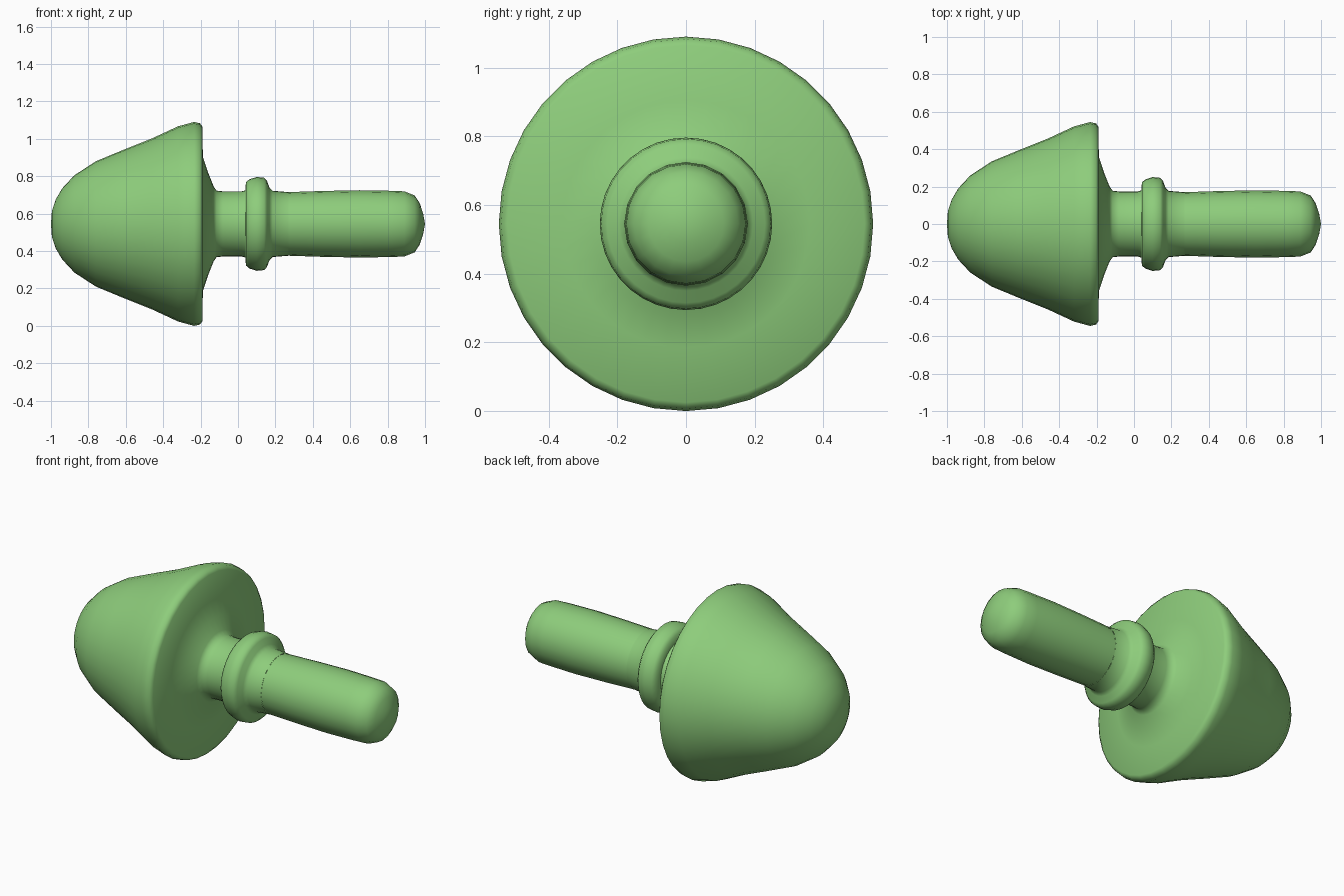
import bpy, bmesh, math

if "Cube" in bpy.data.objects:
    bpy.data.objects.remove(bpy.data.objects["Cube"])

AXIS_Z = 0.545
mat = bpy.data.materials.new("green")
mat.diffuse_color = (0.27, 0.61, 0.2, 1)
mat.use_nodes = True
mat.node_tree.nodes["Principled BSDF"].inputs["Base Color"].default_value = mat.diffuse_color


def lathe(name, profile, sides, sharp=50):
    """Revolve (x, radius) points about the horizontal x axis."""
    bm = bmesh.new()
    rings = []
    for x, r in profile:
        n = 1 if r == 0 else sides
        rings.append([bm.verts.new((x, r * math.sin(2 * math.pi * i / sides),
                                    AXIS_Z + r * math.cos(2 * math.pi * i / sides)))
                      for i in range(n)])
    for a, b in zip(rings, rings[1:]):
        for i in range(sides):
            j = (i + 1) % sides
            quad = [a[i % len(a)], a[j % len(a)], b[j % len(b)], b[i % len(b)]]
            bm.faces.new(list(dict.fromkeys(quad)))
    bmesh.ops.recalc_face_normals(bm, faces=bm.faces)
    # open shells: make sure normals point away from the axis
    if sum(f.normal.y * f.calc_center_median().y for f in bm.faces) < 0:
        bmesh.ops.reverse_faces(bm, faces=bm.faces)
    mesh = bpy.data.meshes.new(name)
    bm.to_mesh(mesh)
    bm.free()
    mesh.materials.append(mat)
    obj = bpy.data.objects.new(name, mesh)
    bpy.context.collection.objects.link(obj)
    bpy.ops.object.select_all(action='DESELECT')
    obj.select_set(True)
    bpy.context.view_layer.objects.active = obj
    bpy.ops.object.shade_smooth_by_angle(angle=math.radians(sharp))
    return obj


# Rounded conical head with rim, flat back and flared neck
lathe("head", [(-1, 0), (-0.995, 0.07), (-0.975, 0.13), (-0.94, 0.19), (-0.875, 0.26),
               (-0.76, 0.335), (-0.62, 0.393), (-0.46, 0.457), (-0.32, 0.522),
               (-0.235, 0.545), (-0.203, 0.538), (-0.19, 0.52), (-0.188, 0.36),
               (-0.16, 0.275), (-0.13, 0.2), (-0.115, 0.178), (-0.08, 0.174),
               (0.02, 0.174), (0.04, 0.18)], 36, 60)

# Raised ring around the neck
lathe("collar", [(0.04, 0.18), (0.042, 0.222), (0.06, 0.238), (0.1, 0.251), (0.14, 0.247),
                 (0.155, 0.23), (0.168, 0.195), (0.185, 0.177), (0.27, 0.17)], 36, 75)

# Round-ended stem
lathe("stem", [(0.27, 0.17), (0.45, 0.176), (0.65, 0.18), (0.82, 0.177), (0.89, 0.174),
               (0.945, 0.152), (0.972, 0.11), (0.99, 0.055), (1, 0)], 20, 60)
